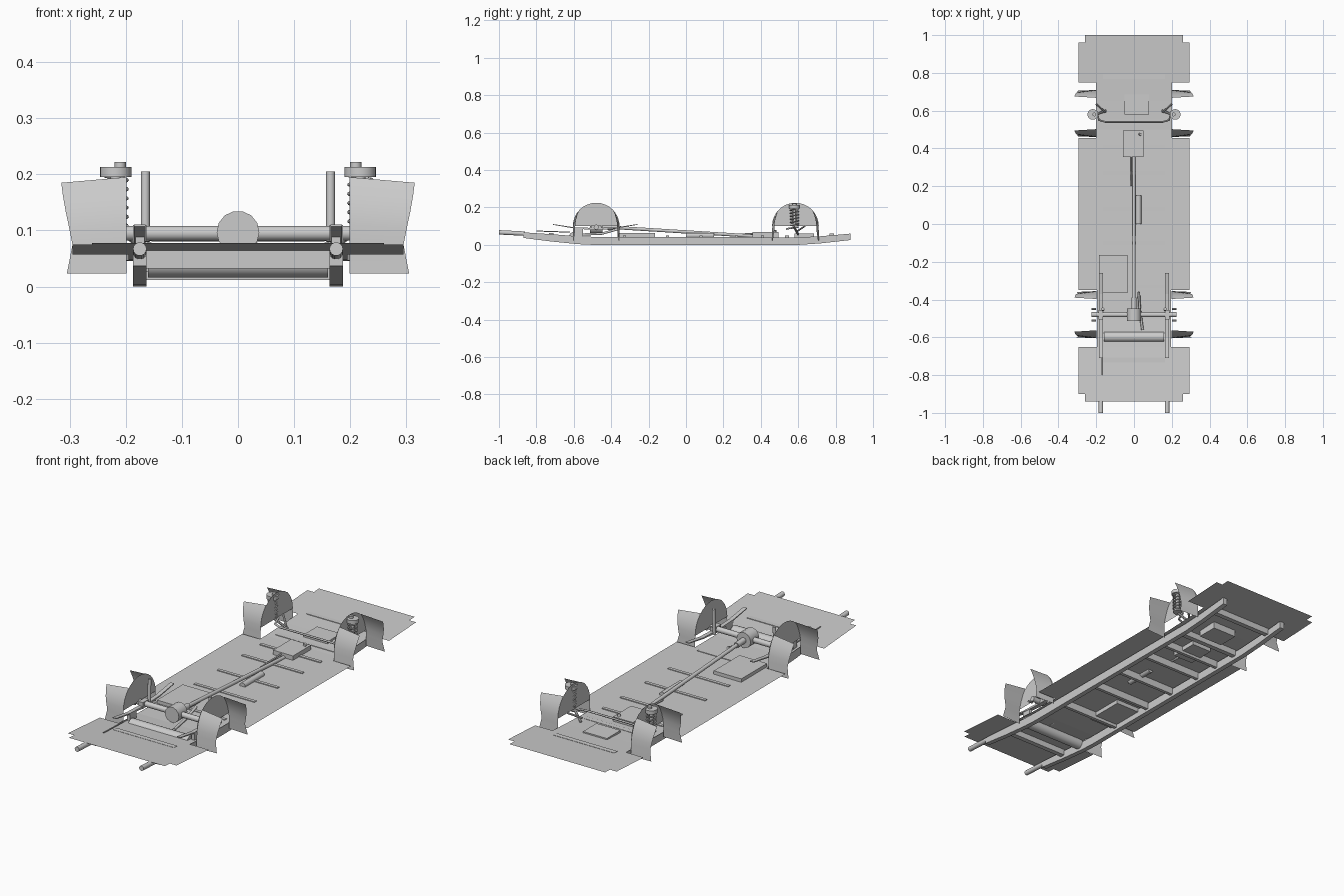
import bpy, bmesh, math
from mathutils import Vector

if "Cube" in bpy.data.objects:
    bpy.data.objects.remove(bpy.data.objects["Cube"])


def make(name, verts, faces, smooth=False):
    me = bpy.data.meshes.new(name)
    me.from_pydata(verts, [], faces)
    bm = bmesh.new()
    bm.from_mesh(me)
    bmesh.ops.remove_doubles(bm, verts=bm.verts, dist=1e-5)
    bmesh.ops.recalc_face_normals(bm, faces=bm.faces)
    bm.to_mesh(me)
    bm.free()
    ob = bpy.data.objects.new(name, me)
    bpy.context.collection.objects.link(ob)
    if smooth:
        bpy.ops.object.select_all(action='DESELECT')
        ob.select_set(True)
        bpy.context.view_layer.objects.active = ob
        bpy.ops.object.shade_smooth_by_angle(angle=math.radians(40))
    return ob


def box(name, x, y, z):
    v = [(a, b, c) for a in x for b in y for c in z]
    f = [(0, 1, 3, 2), (4, 6, 7, 5), (0, 4, 5, 1), (2, 3, 7, 6), (0, 2, 6, 4), (1, 5, 7, 3)]
    return make(name, v, f)


def rod(name, a, b, r, sides=14, r2=None):
    a, b = Vector(a), Vector(b)
    q = (b - a).to_track_quat('Z', 'Y')
    v, n = [], sides
    for p, rad in ((a, r), (b, r if r2 is None else r2)):
        for i in range(n):
            t = 2 * math.pi * i / n
            v.append(p + q @ Vector((rad * math.cos(t), rad * math.sin(t), 0)))
    f = [(i, (i + 1) % n, n + (i + 1) % n, n + i) for i in range(n)]
    f += [tuple(range(n))[::-1], tuple(range(n, 2 * n))]
    return make(name, v, f, True)


def tube(name, pts, r):
    cu = bpy.data.curves.new(name, 'CURVE')
    cu.dimensions = '3D'
    cu.bevel_depth = r
    cu.bevel_resolution = 1
    cu.use_fill_caps = True
    sp = cu.splines.new('POLY')
    sp.points.add(len(pts) - 1)
    for p, c in zip(sp.points, pts):
        p.co = (*c, 1)
    ob = bpy.data.objects.new(name, cu)
    bpy.context.collection.objects.link(ob)
    return ob


def beam(name, x0, x1, prof):
    # long bar from stations (y, bottom z, top z)
    v, f = [], []
    for y, lo, hi in prof:
        v += [(x0, y, lo), (x1, y, lo), (x1, y, hi), (x0, y, hi)]
    for i in range(len(prof) - 1):
        for k in range(4):
            m = (k + 1) % 4
            f.append((4 * i + k, 4 * i + m, 4 * i + 4 + m, 4 * i + 4 + k))
    n = len(v)
    f += [(3, 2, 1, 0), (n - 4, n - 3, n - 2, n - 1)]
    return make(name, v, f)


# floor sheet, narrowed at the wheels and notched at its corners
FLOOR = [(-0.94, .078), (-.8, .068), (-.65, .057), (-.5, .048), (.5, .046), (.65, .052), (.75, .057), (1, .07)]


def floor_z(y):
    for (a, za), (b, zb) in zip(FLOOR, FLOOR[1:]):
        if a <= y <= b:
            return za + (zb - za) * (y - a) / (b - a)


verts, faces = [], []
for a, b, w in [(-.94, -.9, .26), (-.9, -.65, .295), (-.65, -.35, .195), (-.35, .455, .295),
                (.455, .75, .2), (.75, .96, .295), (.96, 1, .26)]:
    ys = [a] + [y for y, _ in FLOOR if a < y < b] + [b]
    for p, q in zip(ys, ys[1:]):
        n = len(verts)
        verts += [(-w, p, floor_z(p)), (w, p, floor_z(p)), (w, q, floor_z(q)), (-w, q, floor_z(q))]
        faces.append((n, n + 1, n + 2, n + 3))
make("floor_sheet", verts, faces)

RAIL = [(-.87, .037, .067), (-.72, .018, .057), (-.58, .004, .046), (-.5, 0, .043),
        (.6, 0, .04), (.72, .008, .046), (.88, .026, .06)]
LEAF = [(-.71, .107, .111), (-.6, .088, .094), (-.48, .078, .09), (-.37, .088, .094), (-.26, .107, .111)]

for s, side in ((-1, "left"), (1, "right")):
    beam(side + "_frame_rail", s * .163, s * .187, RAIL)
    rod(side + "_rail_stub", (s * .175, -.86, .06), (s * .175, -1, .067), .012)

    # solid axle suspension
    beam(side + "_leaf_spring", s * .165, s * .185, LEAF)
    box(side + "_spring_clamp", (s * .163, s * .187), (-.505, -.455), (.08, .11))
    rod(side + "_rear_damper", (s * .165, -.455, .08), (s * .165, -.45, .205), .008)
    box(side + "_spring_hanger", (s * .167, s * .183), (-.6, -.55), (.045, .092))
    for dy in (-.03, .03):
        rod(side + "_hub_bolt", (s * .2, -.48 + dy, .095), (s * .225, -.48 + dy, .095), .005, 8)

    # wheel housings: half disc inside, open curved guards ahead and behind
    for yc, end in ((-.48, "axle"), (.585, "steer")):
        n = 16
        arc = [(s * .199, yc + .125 * math.cos(math.pi * i / n), .1 + .125 * math.sin(math.pi * i / n))
               for i in range(n + 1)]
        make(f"{side}_{end}_inner_housing", arc, [tuple(range(n + 1))])
        for d in (-1, 1):
            prof = [(.125, .023, .305, .12), (.125, .05, .3, .117), (.125, .078, .295, .113),
                    (.122, .11, .301, .112), (.113, .14, .307, .108), (.1, .17, .312, .1),
                    (.083, .195, .315, .09)]
            v, f = [], []
            for i, (o, z, xo, oo) in enumerate(prof):
                zo = z - .01 * i / 6
                v += [(s * .199, yc + d * o, z), (s * xo, yc + d * oo, zo)]
                if i:
                    f.append((2 * i - 2, 2 * i - 1, 2 * i + 1, 2 * i))
            make(f"{side}_{end}_guard", v, f, True)

    # coil strut
    cx = s * .218
    coil = [(cx + .02 * math.cos(t * math.pi / 6), .58 + .022 * math.sin(t * math.pi / 6), .108 + .09 * t / 66)
            for t in range(67)]
    tube(side + "_coil_spring", coil, .0035)
    rod(side + "_strut", (cx, .58, .1), (cx, .58, .2), .009)
    rod(side + "_strut_mount", (cx, .58, .195), (cx, .58, .213), .028, 20)
    rod(side + "_strut_cap", (s * .21, .58, .205), (s * .21, .58, .222), .01)
    rod(side + "_spring_seat", (cx, .58, .1), (cx, .58, .106), .022)

    # control arms
    rod(side + "_upper_arm", (s * .15, .59, .07), (s * .2, .635, .1), .005, 8)
    rod(side + "_lower_arm", (s * .15, .6, .055), (s * .21, .575, .1), .006, 8)

# axle, differential and driveline
rod("axle_tube", (-.225, -.48, .095), (.225, -.48, .095), .0135)
rod("differential", (0, -.513, .097), (0, -.447, .097), .038, 14)
rod("drive_shaft", (0, -.45, .097), (0, .36, .047), .009)
rod("shaft_joint", (0, -.45, .096), (0, -.39, .093), .014)
tube("link_pipe", [(.025, -.36, .085), (.03, -.45, .06), (.045, -.56, .055)], .007)

# tanks and boxes
rod("cross_tank", (-.16, -.598, .043), (.16, -.598, .043), .027, 18)
rod("silencer", (.024, 0, .05), (.024, .15, .05), .015)
box("fuel_box", (-.185, -.035), (-.365, -.165), (.027, .064))
box("gear_housing", (-.058, .05), (.355, .495), (.025, .068))
box("front_box", (-.05, .08), (.58, .685), (.02, .06))
tube("hose", [(.03, .475, .066), (.035, .475, .078)], .008)

# cross members
for y in (-.33, -.1, .08, .27, .41):
    box("cross_member", (-.165, .165), (y - .008, y + .008), (.012, .0505))
for y in (-.72, .54, .78):
    z = floor_z(y)
    box("end_cross_member", (-.165, .165), (y - .012, y + .012), (z - .03, z + .002))

# anti-roll bar and steering link
tube("anti_roll_bar", [(-.2, .6, .095), (-.185, .55, .088), (-.15, .54, .085), (.15, .54, .085),
                       (.185, .55, .088), (.2, .6, .095)], .005)
tube("brake_line", [(-.17, -.62, .068), (-.17, -.8, .074)], .003)
tube("steering_link", [(-.015, .2, .055), (-.015, .36, .06)], .004)
